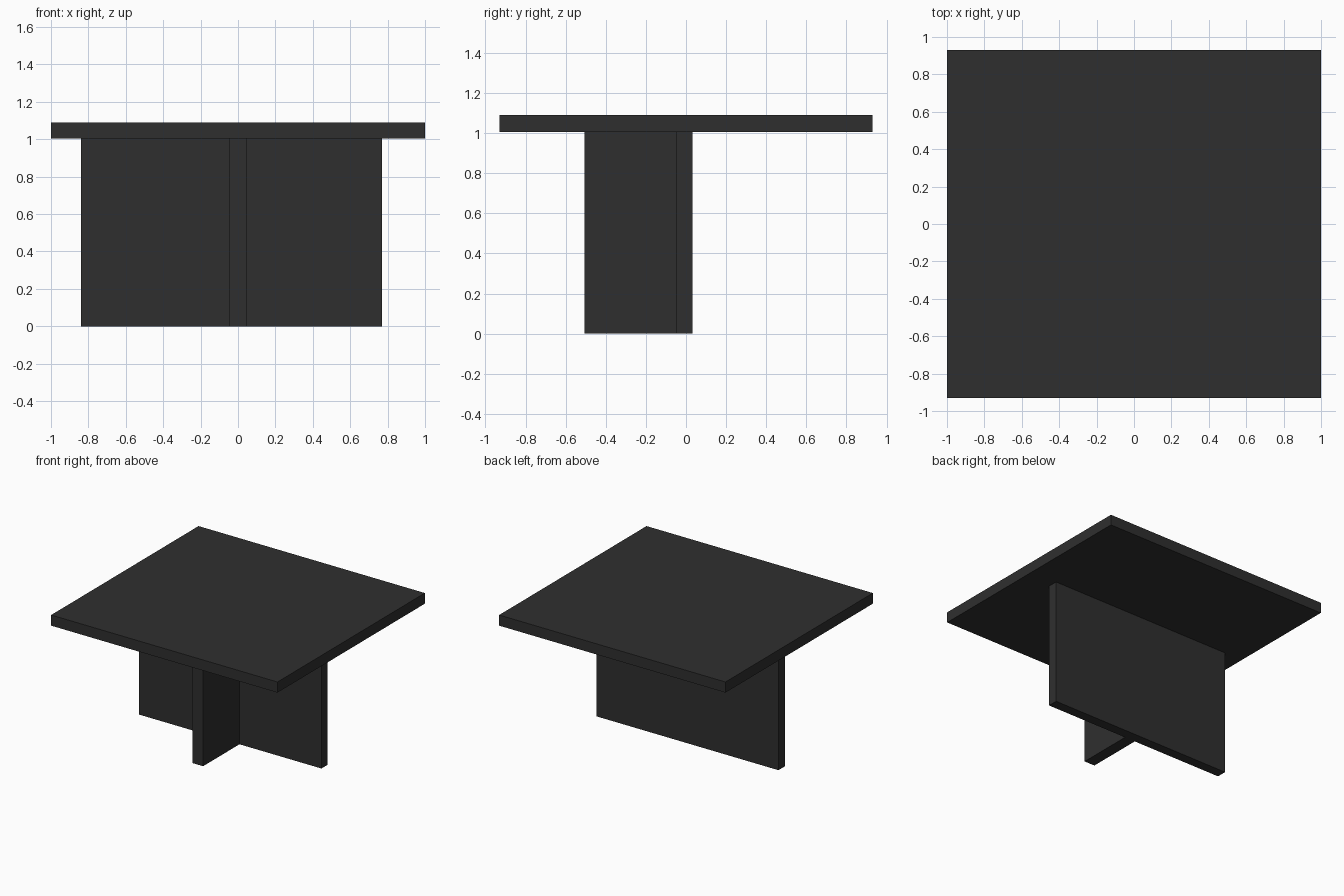
import bpy
import bmesh
from mathutils import Vector

if "Cube" in bpy.data.objects:
    bpy.data.objects.remove(bpy.data.objects["Cube"])

# Single charcoal finish
charcoal = bpy.data.materials.new("charcoal")
charcoal.diffuse_color = (0.028, 0.028, 0.028, 1.0)
charcoal.use_nodes = True
charcoal.node_tree.nodes["Principled BSDF"].inputs["Base Color"].default_value = charcoal.diffuse_color


def board(name, low, high):
    """Rectangular board spanning two opposite corners."""
    low, high = Vector(low), Vector(high)
    mesh = bpy.data.meshes.new(name)
    bm = bmesh.new()
    bmesh.ops.create_cube(bm, size=1.0)
    bmesh.ops.scale(bm, vec=high - low, verts=bm.verts)
    bm.to_mesh(mesh)
    bm.free()
    mesh.materials.append(charcoal)
    obj = bpy.data.objects.new(name, mesh)
    obj.location = (low + high) / 2
    bpy.context.collection.objects.link(obj)
    return obj


# Table top
board("table_top", (-1.0, -0.93, 1.005), (1.0, 0.93, 1.09))
# Wide panel of the T-shaped base
board("wide_base_panel", (-0.84, -0.047, 0.0), (0.77, 0.033, 1.005))
# Short panel reaching forward from it
board("front_base_panel", (-0.047, -0.506, 0.0), (0.046, -0.047, 1.005))
